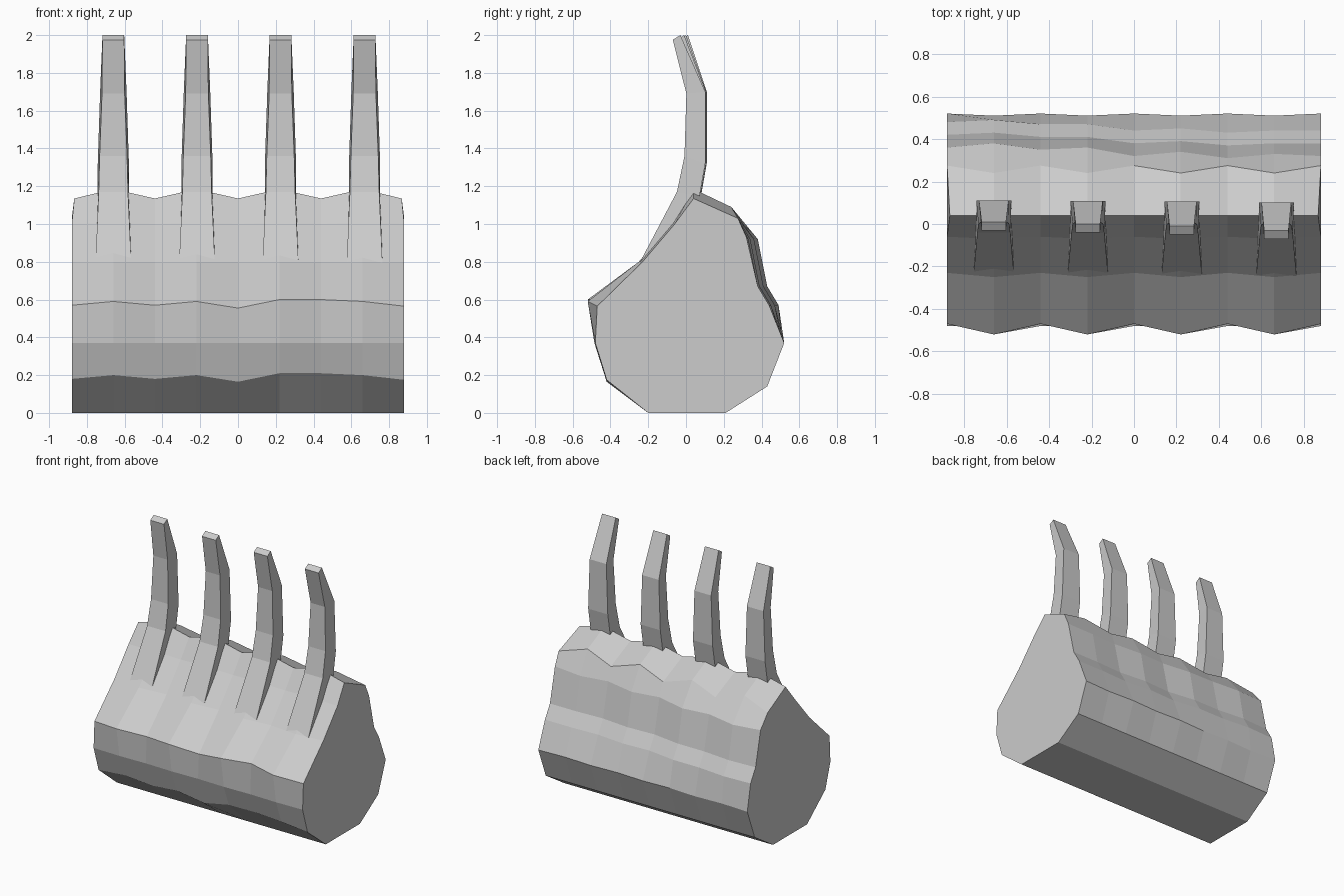
import bpy
import bmesh
from mathutils import Vector

cube = bpy.data.objects.get("Cube")
if cube:
    bpy.data.objects.remove(cube)

grey = bpy.data.materials.new("light grey")
grey.use_nodes = True
COLOUR = (0.6, 0.6, 0.6, 1)
grey.diffuse_color = COLOUR
grey.node_tree.nodes["Principled BSDF"].inputs["Base Color"].default_value = COLOUR


def loft(name, rings):
    """Skin closed rings of equal length, capping both ends."""
    bm = bmesh.new()
    loops = [[bm.verts.new(p) for p in ring] for ring in rings]
    n = len(loops[0])
    for a, b in zip(loops, loops[1:]):
        for i in range(n):
            j = (i + 1) % n
            bm.faces.new((a[i], a[j], b[j], b[i]))
    bm.faces.new(loops[0])
    bm.faces.new(loops[-1])
    bmesh.ops.recalc_face_normals(bm, faces=bm.faces)
    mesh = bpy.data.meshes.new(name)
    bm.to_mesh(mesh)
    bm.free()
    mesh.materials.append(grey)
    obj = bpy.data.objects.new(name, mesh)
    bpy.context.collection.objects.link(obj)
    return obj


# Cross-sections (y, z) of the meat between bones and over a bone,
# running from the underside up the back, over the ridge and down the front
VALLEY = [(-.20, 0), (.21, 0), (.43, .14), (.52, .37), (.44, .57), (.38, .67),
          (.32, .93), (.275, 1.03), (.04, 1.135), (-.06, 1.0), (-.23, .80),
          (-.47, .57), (-.48, .37), (-.42, .18)]
BONE = [(-.20, 0), (.21, 0), (.43, .14), (.51, .37), (.45, .57), (.39, .67),
        (.34, .92), (.24, 1.09), (.04, 1.185), (-.07, 1.01), (-.25, .80),
        (-.52, .59), (-.485, .37), (-.425, .20)]
BACK_BULGE = [.04, .04, .03, .02, 0, 0, -.01, -.01, 0]
LEDGE_LIFT = [0, 0, 0, 0, -.015, .01, .03, 0, -.005]

rings = []
for i, (bulge, lift) in enumerate(zip(BACK_BULGE, LEDGE_LIFT)):
    x = -.88 + .22 * i
    ring = []
    for k, (y, z) in enumerate(BONE if i % 2 else VALLEY):
        if 4 <= k <= 6:
            y += bulge
        if k >= 11:
            z += lift if k != 12 else 0
        # the ends lean in slightly at the ridge
        px = x * .985 if k == 8 and i in (0, 8) else x
        ring.append((px, y, z))
    rings.append(ring)
meat = loft("meat_joint", rings)

# Bone stations: front y, front z, back y, back z, front width, back width
BONE_PATH = [(-.24, .79, -.16, .76, .19, .19),
             (-.04, 1.17, .08, 1.15, .155, .165),
             (0, 1.36, .11, 1.32, .145, .165),
             (.01, 1.69, .11, 1.70, .12, .14),
             (-.03, 1.975, .01, 2.0, .115, .115)]

for number, (cx, lean) in enumerate([(-.66, 0), (-.217, -.01), (.225, -.02), (.67, -.04)], 1):
    rings = []
    for s, (fy, fz, by, bz, fw, bw) in enumerate(BONE_PATH):
        dy = lean if s == len(BONE_PATH) - 1 else lean * .2
        rings.append([(cx - fw / 2, fy + dy, fz), (cx + fw / 2, fy + dy, fz),
                      (cx + bw / 2, by + dy, bz), (cx - bw / 2, by + dy, bz)])
    loft(f"rib_bone_{number}", rings)
